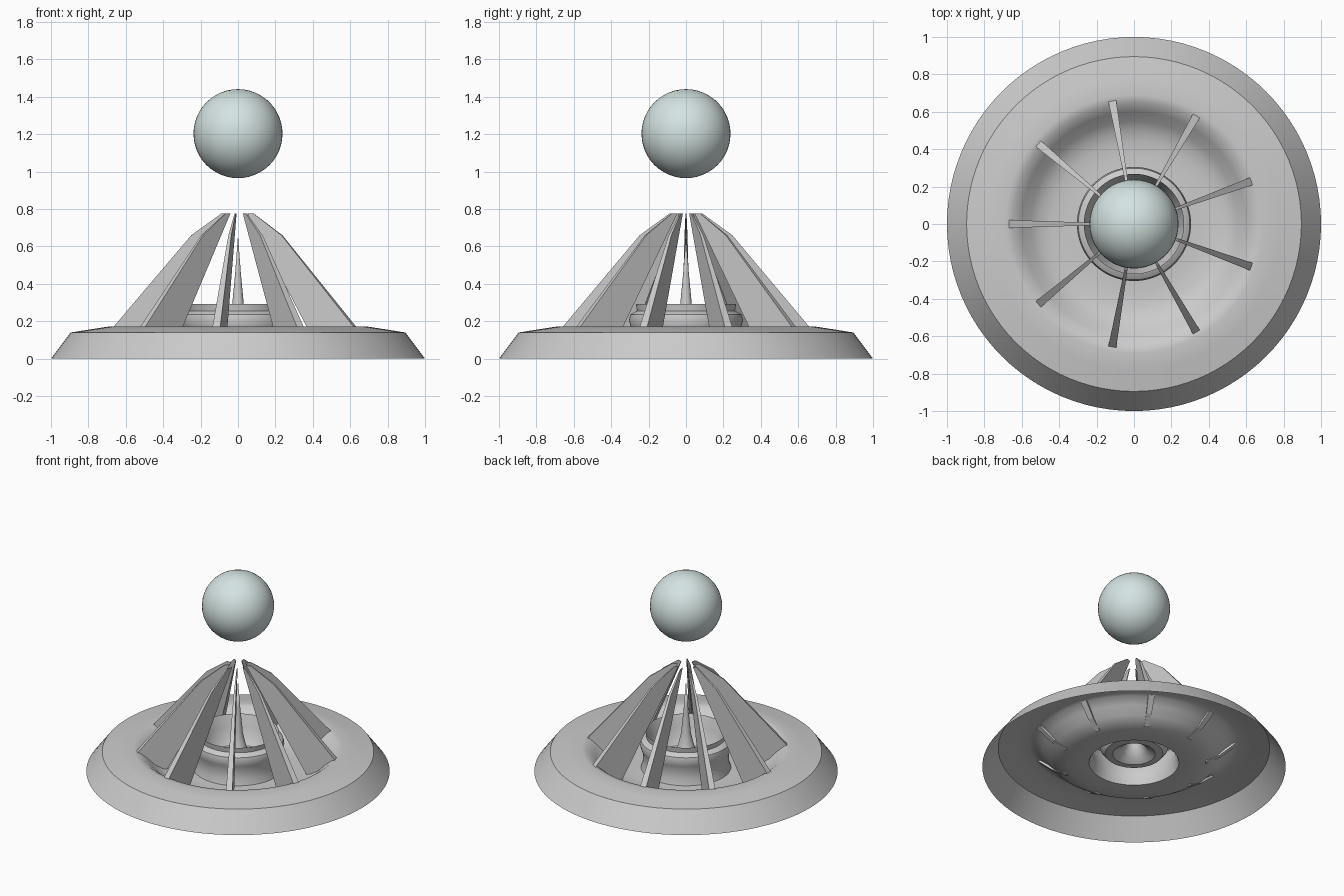
import bpy, bmesh, math
from mathutils import Vector

if "Cube" in bpy.data.objects:
    bpy.data.objects.remove(bpy.data.objects["Cube"])

def new_object(name, bm):
    mesh = bpy.data.meshes.new(name)
    bm.to_mesh(mesh)
    bm.free()
    obj = bpy.data.objects.new(name, mesh)
    bpy.context.collection.objects.link(obj)
    return obj

def smooth(obj, angle):
    bpy.ops.object.select_all(action='DESELECT')
    obj.select_set(True)
    bpy.context.view_layer.objects.active = obj
    bpy.ops.object.shade_smooth_by_angle(angle=math.radians(angle))

def lathe(name, profile, steps=96):
    bm = bmesh.new()
    vs = [bm.verts.new((r, 0, z)) for r, z in profile]
    es = [bm.edges.new(p) for p in zip(vs, vs[1:])]
    bmesh.ops.spin(bm, geom=vs + es, cent=(0, 0, 0), axis=(0, 0, 1),
                   angle=2 * math.pi, steps=steps)
    bmesh.ops.remove_doubles(bm, verts=bm.verts, dist=1e-4)
    bmesh.ops.recalc_face_normals(bm, faces=bm.faces)
    # make the broad upper shell face upward
    top = max(bm.faces, key=lambda f: f.calc_area())
    if top.normal.z < 0:
        bmesh.ops.reverse_faces(bm, faces=bm.faces)
    return new_object(name, bm)

# Hollow dished base: skirt, shoulder, trough, raised rim, bowl and spike
base = lathe("dished_base", [
    (1.0, 0), (0.895, 0.14), (0.78, 0.158), (0.69, 0.172), (0.65, 0.165),
    (0.60, 0.125), (0.55, 0.075), (0.50, 0.045), (0.44, 0.031), (0.36, 0.027),
    (0.296, 0.03), (0.285, 0.07), (0.282, 0.13), (0.295, 0.17), (0.305, 0.205),
    (0.298, 0.235), (0.275, 0.25), (0.262, 0.255), (0.268, 0.293),
    (0.24, 0.21), (0.222, 0.14), (0.19, 0.10), (0.14, 0.095), (0.09, 0.125),
    (0.055, 0.18), (0.032, 0.28), (0.015, 0.46), (0.0, 0.66)])
smooth(base, 32)

# Nine wedge-shaped fins leaning together
outline = [(0.475, 0.03), (0.57, 0.08), (0.67, 0.165), (0.25, 0.66),
           (0.09, 0.775), (0.055, 0.775)]
for i in range(9):
    a = math.radians(180 + 40 * i)
    out = Vector((math.cos(a), math.sin(a), 0))
    side = Vector((-math.sin(a), math.cos(a), 0))
    bm = bmesh.new()
    left, right = [[bm.verts.new(out * r + side * (s * r * 0.032) + Vector((0, 0, z)))
                    for r, z in outline] for s in (1, -1)]
    bm.faces.new(left)
    bm.faces.new(right[::-1])
    n = len(outline)
    for k in range(n):
        j = (k + 1) % n
        bm.faces.new((left[k], right[k], right[j], left[j]))
    bmesh.ops.recalc_face_normals(bm, faces=bm.faces)
    new_object(f"fin_{i + 1}", bm)

# Floating ball
bm = bmesh.new()
bmesh.ops.create_uvsphere(bm, u_segments=48, v_segments=24, radius=0.238)
ball = new_object("floating_ball", bm)
ball.location = (0, 0, 1.203)
smooth(ball, 60)
mat = bpy.data.materials.new("pale_blue")
mat.diffuse_color = (0.66, 0.77, 0.76, 1)
mat.use_nodes = True
mat.node_tree.nodes["Principled BSDF"].inputs["Base Color"].default_value = mat.diffuse_color
ball.data.materials.append(mat)
